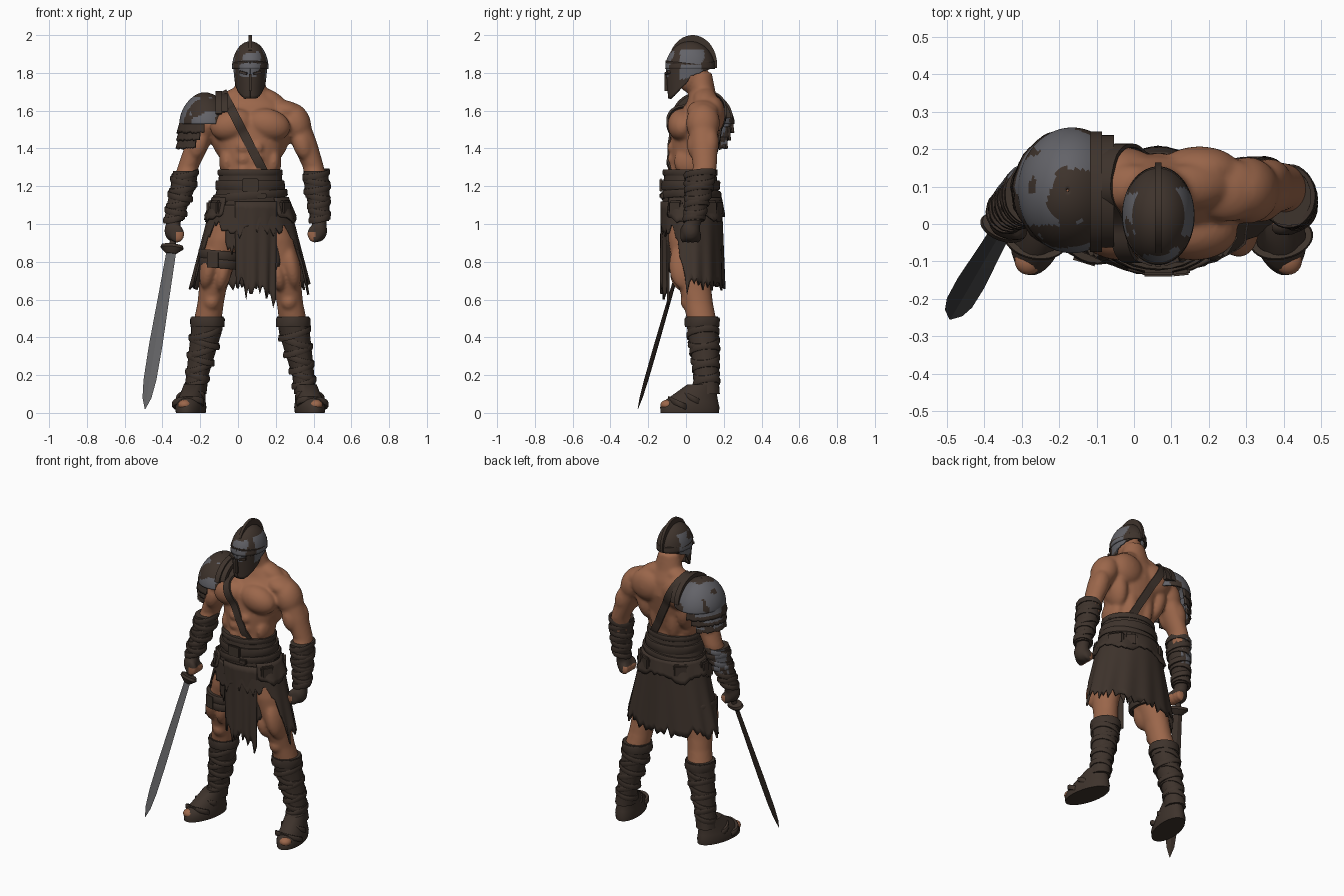
import bpy, bmesh, math, random
from mathutils import Vector, Matrix, noise
from mathutils.bvhtree import BVHTree

if "Cube" in bpy.data.objects:
    bpy.data.objects.remove(bpy.data.objects["Cube"])
random.seed(4)
V = Vector

def mat(name, c):
    m = bpy.data.materials.new(name)
    m.diffuse_color = (*c, 1)
    m.use_nodes = True
    m.node_tree.nodes["Principled BSDF"].inputs["Base Color"].default_value = m.diffuse_color
    return m
SKIN = mat("skin", (0.33, 0.135, 0.07))
LEATHER = mat("dark leather", (0.048, 0.033, 0.025))
STEEL = mat("worn steel", (0.125, 0.125, 0.14))
BLADE = mat("blade grey", (0.12, 0.12, 0.125))

def finish(name, bm, mats, thick=0, angle=40):
    bmesh.ops.recalc_face_normals(bm, faces=bm.faces)
    me = bpy.data.meshes.new(name)
    bm.to_mesh(me); bm.free()
    for m in mats: me.materials.append(m)
    me.polygons.foreach_set("use_smooth", [True] * len(me.polygons))
    me.set_sharp_from_angle(angle=math.radians(angle))
    o = bpy.data.objects.new(name, me)
    bpy.context.collection.objects.link(o)
    if thick:
        s = o.modifiers.new("thickness", 'SOLIDIFY'); s.thickness = thick; s.offset = 0
    return o

def skin_rows(bm, rows, cap=True, wrap=True, close=False):
    vs = [[bm.verts.new(p) for p in r] for r in rows]
    n = len(vs[0])
    pairs = list(zip(vs, vs[1:])) + ([(vs[-1], vs[0])] if close else [])
    for a, b in pairs:
        for i in range(n if wrap else n - 1):
            j = (i + 1) % n
            bm.faces.new((a[i], a[j], b[j], b[i]))
    if cap:
        bm.faces.new(vs[0]); bm.faces.new(vs[-1])

def ring(x, y, z, rx, ry, n=32, rot=0, tx=0, ty=0, rough=0):
    out = []
    for i in range(n):
        a = 2 * math.pi * i / n
        k = 1 + random.uniform(-rough, rough)
        p = Matrix.Rotation(rot, 3, 'Z') @ V((rx * k * math.cos(a), ry * k * math.sin(a), 0))
        out.append(V((x, y, z)) + p + V((0, 0, tx * p.x + ty * p.y)))
    return out

def tube(bm, rings, **kw):
    skin_rows(bm, [ring(*r, **kw) for r in rings])

def strap(bm, c, rx, ry, h, t=0.012, **kw):
    x, y, z = c
    prof = [(-t, -h), (t * .6, -h), (t, -h * .6), (t, h * .6), (t * .6, h), (-t, h)]
    skin_rows(bm, [ring(x, y, z + dz, rx + d, ry + d, **kw) for d, dz in prof], cap=False, close=True)

def blob(bm, c, r, rot=0, axis='Y', sub=3):
    m = Matrix.Translation(c) @ Matrix.Rotation(rot, 4, axis) @ Matrix.Diagonal((*r, 1))
    bmesh.ops.create_icosphere(bm, subdivisions=sub, radius=1, matrix=m)

def box(bm, c, size, rz=0, ry=0):
    m = Matrix.Translation(c) @ Matrix.Rotation(rz, 4, 'Z') @ Matrix.Rotation(ry, 4, 'Y') @ Matrix.Diagonal((*size, 1))
    bmesh.ops.create_cube(bm, size=1, matrix=m)

def cloth(name, c, a0, a1, n, ztop, hem, rt, rb, zref, mats, jag=.06, pleat=.03, k=13, m=12, thick=.012):
    cols = []
    for i in range(n + 1):
        a = math.radians(a0 + (a1 - a0) * i / n)
        zb = hem(a) + random.uniform(-jag, jag) * (.4 + .6 * (i % 2))
        col = []
        for j in range(m + 1):
            z = ztop + (zb - ztop) * j / m
            t = (ztop - z) / (ztop - zref)
            w = 1 + pleat * t * math.sin(k * a)
            col.append(V((c[0] + (rt[0] + (rb[0] - rt[0]) * t) * w * math.cos(a),
                          c[1] + (rt[1] + (rb[1] - rt[1]) * t) * w * math.sin(a), z)))
        cols.append(col)
    bm = bmesh.new()
    skin_rows(bm, cols, cap=False, wrap=False)
    return finish(name, bm, mats, thick)

def paint(o, rule):
    for p in o.data.polygons: p.material_index = int(rule(p.center))

def at(rings, z):
    for a, b in zip(rings, rings[1:]):
        if a[2] >= z >= b[2]:
            t = (a[2] - z) / (a[2] - b[2])
            return [p + (q - p) * t for p, q in zip(a, b)]

CX = 0.065
def flip(r): return (2 * CX - r[0], *r[1:])

# ---- body: overlapping muscle volumes fused into one skin ----
bm = bmesh.new()
tube(bm, [(CX, .03, 1.0, .17, .12), (CX, .03, 1.1, .18, .13), (CX, .025, 1.3, .15, .112), (CX, .04, 1.42, .178, .125),
          (CX, .06, 1.55, .21, .13), (CX, .09, 1.64, .165, .088), (CX, .088, 1.7, .09, .068), (CX, .075, 1.8, .066, .062)])
blob(bm, (CX, .03, 1.8), (.07, .085, .11))
LEG = [(.15, .03, 1.1, .1, .12), (.2, .02, .92, .105, .115), (.24, .03, .78, .092, .102), (.265, .05, .65, .073, .085),
       (.275, .065, .58, .07, .078), (.292, .085, .48, .074, .078), (.32, .1, .35, .062, .066), (.355, .105, .12, .045, .05)]
ARM_L = [(.3, .09, 1.55, .075, .078), (.35, .095, 1.43, .069, .075), (.4, .1, 1.3, .056, .063), (.415, .075, 1.2, .06, .068),
         (.432, .045, 1.04, .042, .046), (.43, .03, .97, .035, .04)]
ARM_R = [(-.17, .09, 1.55, .075, .078), (-.21, .095, 1.43, .066, .075), (-.265, .1, 1.3, .056, .063), (-.288, .075, 1.2, .06, .068),
         (-.338, .035, 1.04, .042, .046), (-.345, .02, .97, .035, .04)]
for s in (-1, 1):
    X = lambda d: CX + s * d
    blob(bm, (X(.095), -.02, 1.525), (.12, .078, .085), s * .25)           # chest
    blob(bm, (X(.15), .08, 1.47), (.062, .09, .14), s * .2)                # lats
    blob(bm, (X(.11), .145, 1.58), (.11, .063, .1))                        # shoulder blades
    blob(bm, (X(.055), .11, 1.4), (.05, .05, .15))                         # lower back
    blob(bm, (X(.09), .1, 1.665), (.11, .062, .05), s * .42)               # trapezius
    blob(bm, (X(.185), .09, 1.6), (.1, .085, .055), s * .2)                # collar to shoulder
    blob(bm, (X(.125), .02, 1.33), (.04, .085, .08))                       # obliques
    for i in range(3): blob(bm, (X(.036), -.075, 1.28 + .062 * i), (.036, .025, .034), sub=2)
    blob(bm, (X(.24), .09, 1.535), (.08, .09, .11), -s * .35)              # deltoid
    blob(bm, (X(.275), .055, 1.42), (.05, .05, .085), -s * .3)             # biceps
    blob(bm, (X(.295), .125, 1.43), (.055, .05, .09), -s * .3)             # triceps
    leg = LEG if s > 0 else [flip(r) for r in LEG]
    tube(bm, leg)
    blob(bm, (X(.215), -.01, .78), (.05, .08, .13), -s * .2)               # outer thigh
    blob(bm, (X(.145), -.01, .74), (.045, .075, .1), -s * .2)              # inner thigh
    blob(bm, (X(.205), .015, .59), (.045, .045, .05))                      # knee
    blob(bm, (X(.09), .07, .98), (.09, .075, .1))                          # glute
    arm = ARM_L if s > 0 else ARM_R
    tube(bm, arm)
    hx, hy = (.428, .025) if s > 0 else (-.345, .012)
    blob(bm, (hx, hy, .965), (.045, .05, .06))                             # fists
    for i in range(4): blob(bm, (hx - s * .022, hy + .027 * (i - 1.5), .935), (.038, .016, .037), sub=2)
    blob(bm, (hx - s * .035, hy - .035, .96), (.024, .022, .042), s * .4)
body = finish("body", bm, [SKIN])
r = body.modifiers.new("fuse", 'REMESH'); r.mode = 'VOXEL'; r.voxel_size = .009
sm = body.modifiers.new("soften", 'SMOOTH'); sm.iterations = 9; sm.factor = .5
dg = bpy.context.evaluated_depsgraph_get()
me = bpy.data.meshes.new_from_object(body.evaluated_get(dg))
body.modifiers.clear(); body.data = me
me.materials.clear(); me.materials.append(SKIN); me.materials.append(LEATHER)
me.polygons.foreach_set("use_smooth", [True] * len(me.polygons))
def glove(c):
    if c.z > 1.05 or abs(c.x - .045) < .29 or c.z < .85: return 0
    return not (c.z < .955 and (c.x < .405 if c.x > 0 else c.x > -.325))
paint(body, glove)

# ---- diagonal chest strap laid on the body surface ----
bm = bmesh.new(); bm.from_mesh(me); tree = BVHTree.FromBMesh(bm); bm.free()
P, d, nrm = V((.025, .05, 1.49)), V((.46, 0, -.89)), V((.89, 0, .46))
rows = []
for i in range(64):
    t = 2 * math.pi * i / 64
    u = d * math.cos(t) + V((0, 1, 0)) * math.sin(t)
    dist = min(tree.ray_cast(P, u)[3] or .2, .27)
    rows.append([P + u * (dist + o) + nrm * w for w, o in ((-.024, 0), (-.024, .012), (.024, .012), (.024, 0))])
bm = bmesh.new(); skin_rows(bm, rows, cap=False, close=True)
finish("chest_strap", bm, [LEATHER])

# ---- boots, feet and bracers ----
for s, side in ((1, "left"), (-1, "right")):
    f = (lambda q: q) if s > 0 else flip
    boot = [f(q) for q in [(.292, .085, .51, .084, .086), (.3, .09, .42, .08, .08), (.32, .1, .32, .071, .074),
                           (.345, .108, .2, .058, .064), (.357, .11, .1, .06, .068)]]
    bm = bmesh.new()
    tube(bm, boot, rough=.03)
    bx = boot[0]
    strap(bm, (bx[0], bx[1], .48), .083, .085, .026, .008, rough=.02)
    for i, z in enumerate((.42, .375, .33, .285, .24, .2, .16)):
        q = at(boot, z)
        strap(bm, q[:3], q[3], q[4], .016, .007, tx=.3 * (-1) ** i, ty=.12, rough=.015)
    finish(side + "_boot", bm, [LEATHER])
    bm = bmesh.new()
    foot = [(.38, .02, 0, .074, .158), (.38, .02, .03, .078, .16), (.378, .025, .06, .072, .148),
            (.37, .05, .1, .064, .115), (.36, .085, .15, .056, .08)]
    tube(bm, [f(q) for q in foot], rot=s * .2)
    for y, z, w, tilt in ((-.04, .05, .076, -.45), (.03, .08, .068, -.5)):
        q = f((.39 - (y + .02) * .2, y, z)); strap(bm, q, w, .045, .016, .01, ty=tilt, rot=s * .2)
    finish(side + "_shoe", bm, [LEATHER])
    bm = bmesh.new()
    blob(bm, f((.412, -.098, .042)), (.037, .038, .028), s * .2, 'Z')
    finish(side + "_toes", bm, [SKIN])
    g = [(.412, .075, 1.28, .066, .08), (.418, .07, 1.2, .066, .074), (.428, .055, 1.1, .056, .06), (.434, .04, 1.015, .05, .052)]
    if s < 0:
        g = [(-.278, .08, 1.28, .066, .08), (-.29, .07, 1.2, .066, .074), (-.32, .05, 1.1, .056, .06), (-.342, .03, 1.015, .05, .052)]
    bm = bmesh.new()
    tube(bm, g, rough=.03)
    for i, z in enumerate((1.262, 1.225, 1.185, 1.145, 1.105, 1.065, 1.03)):
        q = at(g, z)
        strap(bm, q[:3], q[3], q[4], .016, .007, tx=.2 * (-1) ** i, ty=.1, rough=.015)
    o = finish(side + "_bracer", bm, [LEATHER, STEEL])
    if s < 0: paint(o, lambda c: c.y > .09 and c.x < -.27 and c.z > 1.12 and noise.noise(c * 20) > 0)

# ---- belt, hip flaps and thigh strap ----
bm = bmesh.new()
tube(bm, [(CX, .022, 1.285, .162, .135), (CX, .022, 1.2, .172, .145), (CX, .028, 1.12, .195, .152), (CX, .03, 1.05, .215, .155)], rough=.012)
strap(bm, (CX, .022, 1.272), .163, .137, .016, .009, rough=.01)
strap(bm, (CX, .024, 1.205), .174, .147, .026, .01, rough=.01)
strap(bm, (CX, .028, 1.15), .187, .15, .02, .01, tx=.08, rough=.01)
finish("belt", bm, [LEATHER])
cloth("hip_flaps", (CX, .03), -50, 230, 60, 1.14, lambda a: 1.03 + .02 * math.sin(5 * a), (.198, .154), (.24, .17), 1.03, [LEATHER], jag=.012, m=5, k=9)
bm = bmesh.new()
for a, w in ((-148, .08), (-32, .08), (35, .1), (62, .08), (128, .09), (180, .07)):
    t = math.radians(a)
    box(bm, (CX + .212 * math.cos(t), .03 + .152 * math.sin(t), 1.085), (.04, w, .08), t)
bmesh.ops.bevel(bm, geom=bm.edges[:], offset=.01, segments=2, affect='EDGES')
finish("belt_pouches", bm, [LEATHER])
bm = bmesh.new()
box(bm, (CX, -.133, 1.205), (.085, .016, .07)); box(bm, (CX + .06, -.128, 1.15), (.05, .02, .03), .1)
bmesh.ops.bevel(bm, geom=bm.edges[:], offset=.005, segments=2, affect='EDGES')
finish("belt_buckle", bm, [LEATHER])
bm = bmesh.new()
for z in (.835, .79): strap(bm, (-.098, .015, z), .1, .112, .024, tx=-.1)
box(bm, (-.13, -.09, .81), (.06, .03, .08), -.3)
finish("thigh_strap", bm, [LEATHER])

# ---- torn skirt ----
def hem(a):
    s = math.sin(a)
    return .67 if s > -.15 else max(.67, min(.97, .67 + (-.15 - s) * .75))
cloth("skirt", (CX, .03), -90, 270, 84, 1.1, hem, (.205, .155), (.31, .168), .67, [LEATHER], jag=.06)
cloth("front_flap", (CX, .03), -112, -50, 20, 1.12, lambda a: .66 - .06 * math.cos(a), (.215, .16), (.2, .155), .62, [LEATHER], jag=.07, k=20, pleat=.05)
cloth("front_underflap", (CX, .03), -128, -42, 26, 1.1, lambda a: .84 - .08 * math.cos(a), (.205, .15), (.21, .145), .7, [LEATHER], jag=.06)

# ---- shoulder armour ----
pc = (-.165, .09)
rows = [(pc[0] - .008 * t, pc[1], 1.53 + .16 * math.sin(t) ** 1.15, .135 * math.cos(t) ** 1.15 + .003, .158 * math.cos(t) + .003)
        for t in [math.pi / 2 * i / 24 for i in range(25)]]
def worn(c):
    n = noise.noise(c * 12 + V((3, 1, 7)))
    if c.y < .0: return -.25 < c.x < -.12 and c.z < 1.6 + .05 * n and n > -.3
    e = ((c.x + .16) / .05) ** 2 + ((c.y - .07) / .07) ** 2
    return e > 1 + 1.5 * n and n > -.35
bm = bmesh.new(); skin_rows(bm, [ring(*q, n=96) for q in rows], cap=False)
paint(finish("shoulder_dome", bm, [LEATHER, STEEL], .014), worn)
for k in range(3):
    zb = 1.485 - .042 * k
    o = cloth("shoulder_plate_%d" % (k + 1), pc, 95 + 9 * k, 265 - 9 * k, 48, 1.57 - .055 * k, lambda a: zb,
              (.13 + .006 * k, .15 - .008 * k), (.153 + .003 * k, .16 - .012 * k), zb, [LEATHER, STEEL], jag=.008, pleat=.01, m=7)
    paint(o, lambda c: c.y > .08 and c.z > zb + .022 and noise.noise(c * 12) > -.2)
bm = bmesh.new()
for x, R, e in ((-.1, .148, 170), (-.068, .138, 165)):
    rows = [[V((x + w, .085 + (R + o) * math.cos(t) * 1.03, 1.56 + (R - .015 + o) * math.sin(t))) for w, o in ((-.018, -.015), (-.018, .01), (.014, .01), (.014, -.015))]
            for t in [math.radians(e * i / 30) for i in range(31)]]
    skin_rows(bm, rows)
finish("shoulder_collar", bm, [LEATHER])

# ---- helmet ----
hc = (CX, .022)
rows = [(*hc, 1.82 + .142 * math.sin(t), .09 * math.cos(t) + .002, .125 * math.cos(t) + .002) for t in [math.pi / 2 * i / 20 for i in range(21)]]
bm = bmesh.new(); skin_rows(bm, [ring(*q, n=80) for q in rows], cap=False)
def helm(c):
    x, n = abs(c.x - CX), noise.noise(c * 14 + V((2, 2, 2)))
    if c.y < -.05: return 1.785 < c.z < 1.9 + .03 * n and x < .045 + .02 * n
    return x > .045 and -.03 < c.y < .085 + .03 * n and 1.77 < c.z < 1.92 and n > -.3
paint(finish("helmet_dome", bm, [LEATHER, STEEL], .01), helm)
def mask_hem(a):
    s = math.sin(a)
    return 1.78 - .115 * min(1, -s * 1.1) ** .75 if s < 0 else 1.78 + .05 * s
o = cloth("helmet_mask", hc, -90, 270, 80, 1.86, mask_hem, (.088, .126), (.07, .112), 1.67, [LEATHER, STEEL], jag=.003, pleat=0, thick=.01)
paint(o, helm)
bm = bmesh.new()
strap(bm, (*hc, 1.845), .089, .124, .008, .007, ty=-.1)
box(bm, (CX, -.104, 1.75), (.014, .02, .09))
for s in (-1, 1): box(bm, (CX + s * .036, -.098, 1.8), (.042, .016, .014), s * .35, -s * .25)
finish("helmet_rim_and_slits", bm, [LEATHER])
bm = bmesh.new()
arc = [math.radians(-5 + 155 * i / 24) for i in range(25)]
out = [(.035 + .13 * math.cos(t), 1.84 + .16 * math.sin(t)) for t in arc]
inn = [(.025 + .1 * math.cos(t), 1.83 + .115 * math.sin(t)) for t in arc]
skin_rows(bm, [[V((CX + w, *p)) for w, p in ((-.009, a), (.009, a), (.009, b), (-.009, b))] for a, b in zip(out, inn)])
finish("helmet_crest", bm, [LEATHER])

# ---- sword: pale front face, dark back ----
g0, tip = V((-.35, -.01, .872)), V((-.492, -.255, .02))
L = (tip - g0).length
ax = (tip - g0).normalized()
w = V((.93, -.32, 0)); w = (w - ax * w.dot(ax)).normalized()
th = ax.cross(w)
def cross(t, hw, ht): return [g0 + ax * (L * t) + p for p in (w * hw, th * ht, -w * hw, -th * ht)]
bm = bmesh.new()
skin_rows(bm, [cross(*q) for q in ((0, .027, .009), (.3, .032, .008), (.6, .038, .007), (.82, .036, .006), (.93, .025, .005), (1, .002, .001))])
o = finish("sword_blade", bm, [BLADE, LEATHER], angle=15)
for p in o.data.polygons: p.material_index = int(p.normal.y > 0)
bm = bmesh.new()
def disc(t, r, r2): return [g0 + ax * t + w * r * math.cos(a) + th * r2 * math.sin(a) for a in [math.pi * i / 12 for i in range(24)]]
skin_rows(bm, [disc(-.19, .012, .012), disc(-.18, .024, .024), disc(-.16, .024, .024), disc(-.15, .016, .016), disc(-.02, .017, .017),
               disc(-.016, .06, .035), disc(0, .064, .038), disc(.012, .05, .03), disc(.03, .028, .014)])
finish("sword_hilt", bm, [LEATHER])
